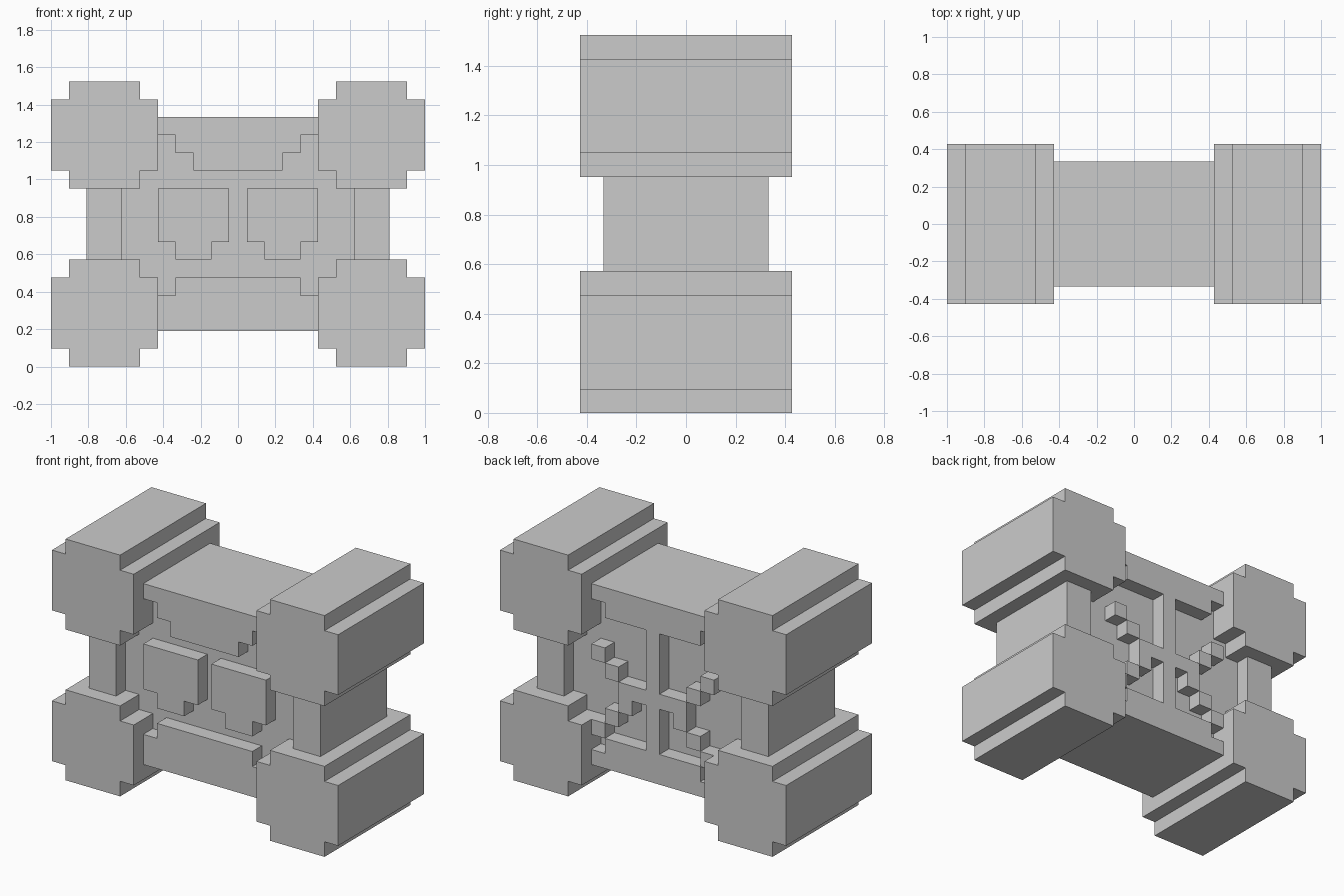
import bpy, bmesh

if "Cube" in bpy.data.objects:
    bpy.data.objects.remove(bpy.data.objects["Cube"])

U = 2 / 21          # grid unit: the model is 21 units wide
MID = 10.5          # centre column


def rect(x0, x1, z0, z1):
    return [(x0, z0), (x1, z0), (x1, z1), (x0, z1)]


def flip(outline):
    return [(21 - x, z) for x, z in outline]


def prism(name, outlines, y0, y1):
    """Extrude front-view outlines (grid units) from y0 to y1 into one object."""
    bm = bmesh.new()
    for outline in outlines:
        verts = [bm.verts.new(((x - MID) * U, y0 * U, z * U)) for x, z in outline]
        face = bm.faces.new(verts)
        ext = bmesh.ops.extrude_face_region(bm, geom=[face])
        moved = [g for g in ext["geom"] if isinstance(g, bmesh.types.BMVert)]
        bmesh.ops.translate(bm, verts=moved, vec=(0, (y1 - y0) * U, 0))
    bmesh.ops.recalc_face_normals(bm, faces=bm.faces)
    mesh = bpy.data.meshes.new(name)
    bm.to_mesh(mesh)
    bm.free()
    obj = bpy.data.objects.new(name, mesh)
    bpy.context.collection.objects.link(obj)
    return obj


# Four stepped corner blocks
for level, z in (("lower", 0), ("upper", 10)):
    block = [(1, z), (5, z), (5, z + 1), (6, z + 1), (6, z + 5), (5, z + 5),
             (5, z + 6), (1, z + 6), (1, z + 5), (0, z + 5), (0, z + 1), (1, z + 1)]
    prism(level + "_left_corner", [block], -4.5, 4.5)
    prism(level + "_right_corner", [flip(block)], -4.5, 4.5)

# Side posts between the corners
post = rect(2, 4, 6, 10)
prism("left_post", [post], -3.5, 3.5)
prism("right_post", [flip(post)], -3.5, 3.5)

# Recessed core panel
prism("core_panel", [[(5, 2), (16, 2), (16, 6), (17, 6), (17, 10), (16, 10),
                      (16, 14), (5, 14), (5, 10), (4, 10), (4, 6), (5, 6)]], -2.5, 2.5)

# Front brow, sill and two raised pads
prism("front_brow", [[(6, 14), (6, 13), (7, 13), (7, 12), (8, 12), (8, 11),
                      (13, 11), (13, 12), (14, 12), (14, 13), (15, 13), (15, 14)]], -3.5, -2.5)
prism("front_sill", [[(6, 2), (15, 2), (15, 4), (14, 4), (14, 5), (7, 5), (7, 4), (6, 4)]],
      -3.5, -2.5)
pad = [(6, 10), (6, 7), (7, 7), (7, 6), (9, 6), (9, 7), (10, 7), (10, 10)]
prism("front_pads", [pad, flip(pad)], -3.5, -2.5)

# Back brow and sill
prism("back_brow", [[(6, 14), (6, 13), (7, 13), (7, 12), (14, 12), (14, 13), (15, 13), (15, 14)]],
      2.5, 3.5)
prism("back_sill", [[(6, 2), (15, 2), (15, 3), (14, 3), (14, 4), (7, 4), (7, 3), (6, 3)]],
      2.5, 3.5)

# Back lattice: upright, crossbar and stepped diagonals
cells = [(6, 9), (7, 8), (8, 6), (7, 5), (6, 4)]
steps = [rect(x, x + 1, z, z + 1) for x, z in cells] + [rect(8, 10, 7, 8)]
prism("back_lattice", [rect(10, 11, 4, 12)] + steps + [flip(s) for s in steps], 2.5, 3.5)
